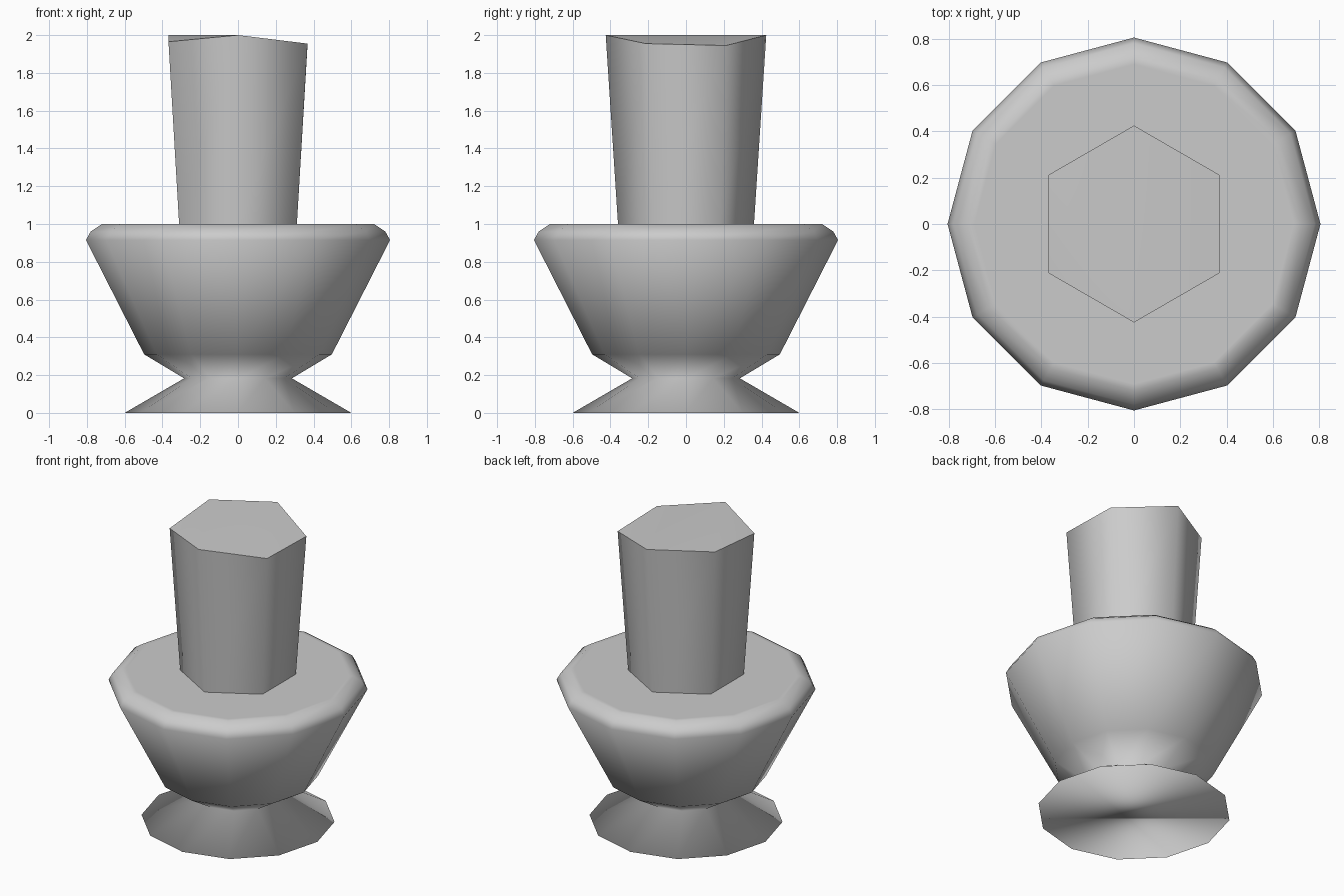
import bpy, bmesh
from math import cos, sin, radians

if "Cube" in bpy.data.objects:
    bpy.data.objects.remove(bpy.data.objects["Cube"])


def ring(bm, sides, radius, heights, turn=0.0):
    if not isinstance(heights, (list, tuple)):
        heights = [heights] * sides
    return [bm.verts.new((radius * cos(radians(turn + 360 * i / sides)),
                          radius * sin(radians(turn + 360 * i / sides)), z))
            for i, z in enumerate(heights)]


def bridge(bm, low, high):
    n = len(low)
    for i in range(n):
        j = (i + 1) % n
        bm.faces.new((low[i], low[j], high[j], high[i]))


def finish(bm, name, angle):
    bmesh.ops.recalc_face_normals(bm, faces=bm.faces[:])
    mesh = bpy.data.meshes.new(name)
    bm.to_mesh(mesh)
    bm.free()
    obj = bpy.data.objects.new(name, mesh)
    bpy.context.collection.objects.link(obj)
    bpy.ops.object.select_all(action='DESELECT')
    bpy.context.view_layer.objects.active = obj
    obj.select_set(True)
    bpy.ops.object.shade_smooth_by_angle(angle=radians(angle))
    return obj


# Twelve-sided body: flared foot, pinched neck, bowl and bevelled rim
profile = [(0.60, 0.0), (0.285, 0.183), (0.497, 0.31), (0.805, 0.915),
           (0.78, 0.96), (0.72, 1.0), (0.69, 1.0)]
bm = bmesh.new()
rings = [ring(bm, 12, r, z) for r, z in profile]
for low, high in zip(rings, rings[1:]):
    bridge(bm, low, high)
bm.faces.new(rings[0])
bm.faces.new(rings[-1])
finish(bm, "body", 180)

# Six-sided post, widening upward, with a slightly uneven top
bm = bmesh.new()
low = ring(bm, 6, 0.36, 1.0, 30)
top = ring(bm, 6, 0.425, [1.945, 2.0, 2.0, 1.965, 2.0, 1.955], 30)
bridge(bm, low, top)
for a, b, c in [(0, 1, 5), (5, 1, 4), (4, 1, 2), (4, 2, 3)]:
    bm.faces.new((top[a], top[b], top[c]))
finish(bm, "post", 70)
